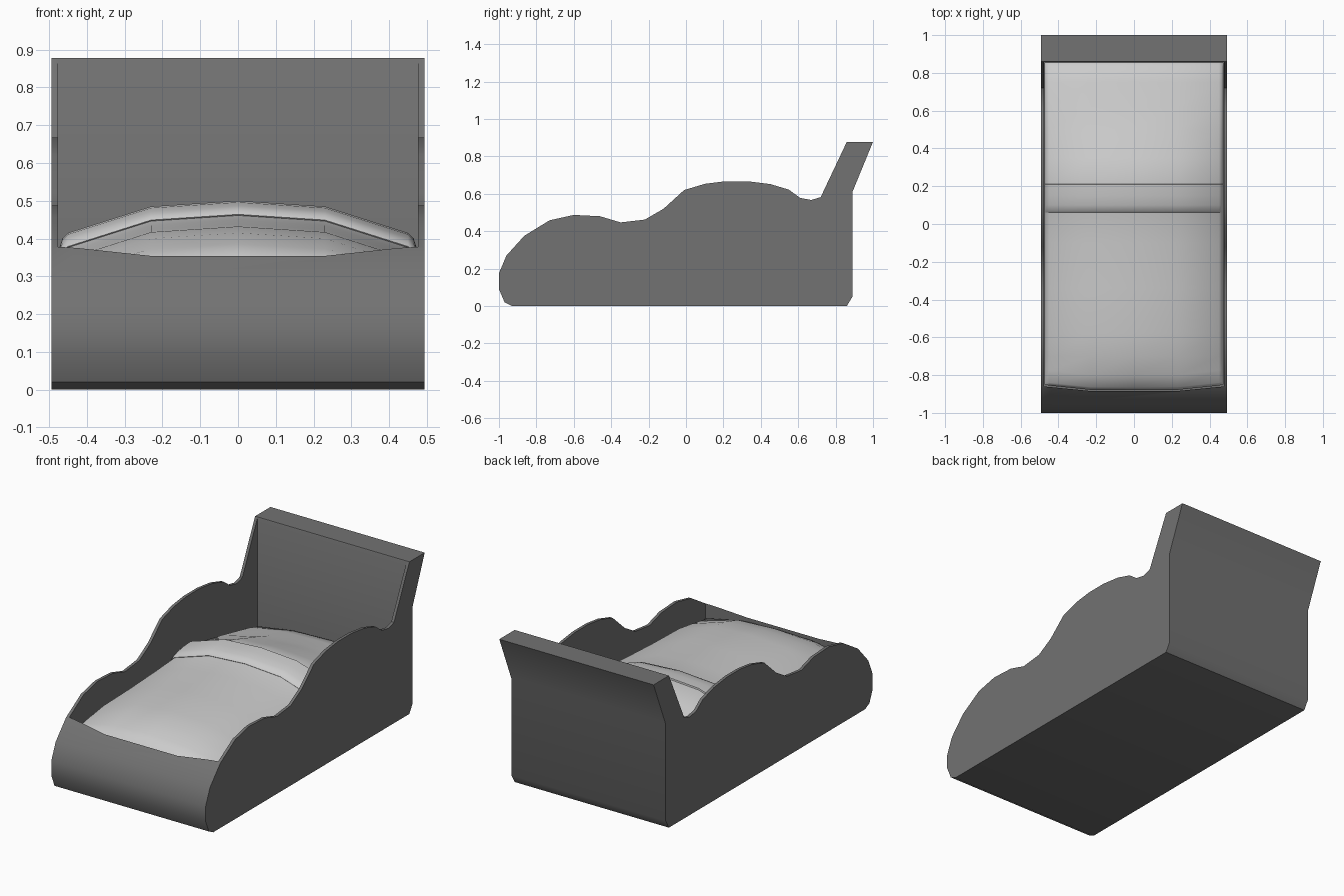
import bpy, bmesh
from math import radians

if "Cube" in bpy.data.objects:
    bpy.data.objects.remove(bpy.data.objects["Cube"])


def finish(name, bm):
    bmesh.ops.recalc_face_normals(bm, faces=bm.faces)
    mesh = bpy.data.meshes.new(name)
    bm.to_mesh(mesh)
    bm.free()
    obj = bpy.data.objects.new(name, mesh)
    bpy.context.collection.objects.link(obj)
    return obj


def smooth(obj, angle):
    bpy.ops.object.select_all(action='DESELECT')
    obj.select_set(True)
    bpy.context.view_layer.objects.active = obj
    bpy.ops.object.shade_smooth_by_angle(angle=radians(angle))


def loft(name, rings):
    """Skin matching closed rings of points and cap both ends."""
    bm = bmesh.new()
    loops = [[bm.verts.new(p) for p in ring] for ring in rings]
    for a, b in zip(loops, loops[1:]):
        for i in range(len(a)):
            j = (i + 1) % len(a)
            bm.faces.new((a[i], a[j], b[j], b[i]))
    bm.faces.new(loops[0])
    bm.faces.new(loops[-1])
    return finish(name, bm)


# Bed frame: wavy side profile (y, z) extruded across the width
side = [(-.93, 0), (-.97, .02), (-1, .09), (-1, .175), (-.96, .27), (-.865, .375),
        (-.73, .458), (-.6, .487), (-.46, .48), (-.35, .447), (-.22, .462),
        (-.12, .52), (-.01, .62), (.1, .653), (.21, .667), (.33, .667),
        (.45, .652), (.55, .622), (.61, .578), (.67, .567), (.72, .582),
        (.86, .878), (1, .878), (.89, .61), (.89, .05), (.86, 0)]
frame = loft("bed_frame", [[(x, y, z) for y, z in side] for x in (-.493, .493)])

# Hollow for the mattress, with a slightly bowed front edge
plan = [(-.476, .857), (-.476, -.86), (-.23, -.884), (.23, -.884), (.476, -.86), (.476, .857)]
cutter = loft("hollow_cutter", [[(x, y, z) for x, y in plan] for z in (.15, 1.2)])
cutter.hide_render = True
cut = frame.modifiers.new("hollow", 'BOOLEAN')
cut.operation = 'DIFFERENCE'
cut.solver = 'EXACT'
cut.object = cutter
bpy.context.view_layer.objects.active = frame
bpy.ops.object.modifier_apply(modifier=cut.name)
bpy.data.objects.remove(cutter)
smooth(frame, 40)

dark = bpy.data.materials.new("dark_grey")
dark.diffuse_color = (.17, .17, .17, 1)
dark.use_nodes = True
dark.node_tree.nodes["Principled BSDF"].inputs["Base Color"].default_value = dark.diffuse_color
frame.data.materials.clear()
frame.data.materials.append(dark)

# Arched bedding: each station is (x, drop below the centre line, setback at the foot)
half = [(.23, .015, .002), (.45, .085, .025), (.465, .1, .03), (.473, .125, .03)]
stations = [(-x, d, s) for x, d, s in reversed(half)] + [(0, 0, 0)] + half


def arched(name, profile):
    """Profile points are (y, z, how strongly the arch applies)."""
    obj = loft(name, [[(x, y + (setback if y < -.7 else 0), z - drop * arch)
                       for y, z, arch in profile] for x, drop, setback in stations])
    smooth(obj, 40)


# Mattress with cover, rising to the fold and sloping down towards the headboard
arched("mattress", [(-.88, .16, 0), (-.88, .32, .3), (-.865, .35, .5), (-.8, .385, .8),
                    (-.7, .415, 1), (-.58, .432, 1), (-.34, .438, 1), (-.1, .45, 1),
                    (.08, .462, 1), (.205, .493, 1), (.35, .45, .95), (.5, .4, .7),
                    (.62, .358, .5), (.75, .33, .5), (.835, .305, .5), (.854, .285, .5),
                    (.854, .16, 0)])

# Turned-back edge of the blanket, rounded towards the foot
arched("blanket_fold", [(.075, .45, 1), (.06, .464, 1), (.068, .475, 1), (.1, .487, 1),
                        (.15, .496, 1), (.21, .5, 1), (.215, .465, 1)])
